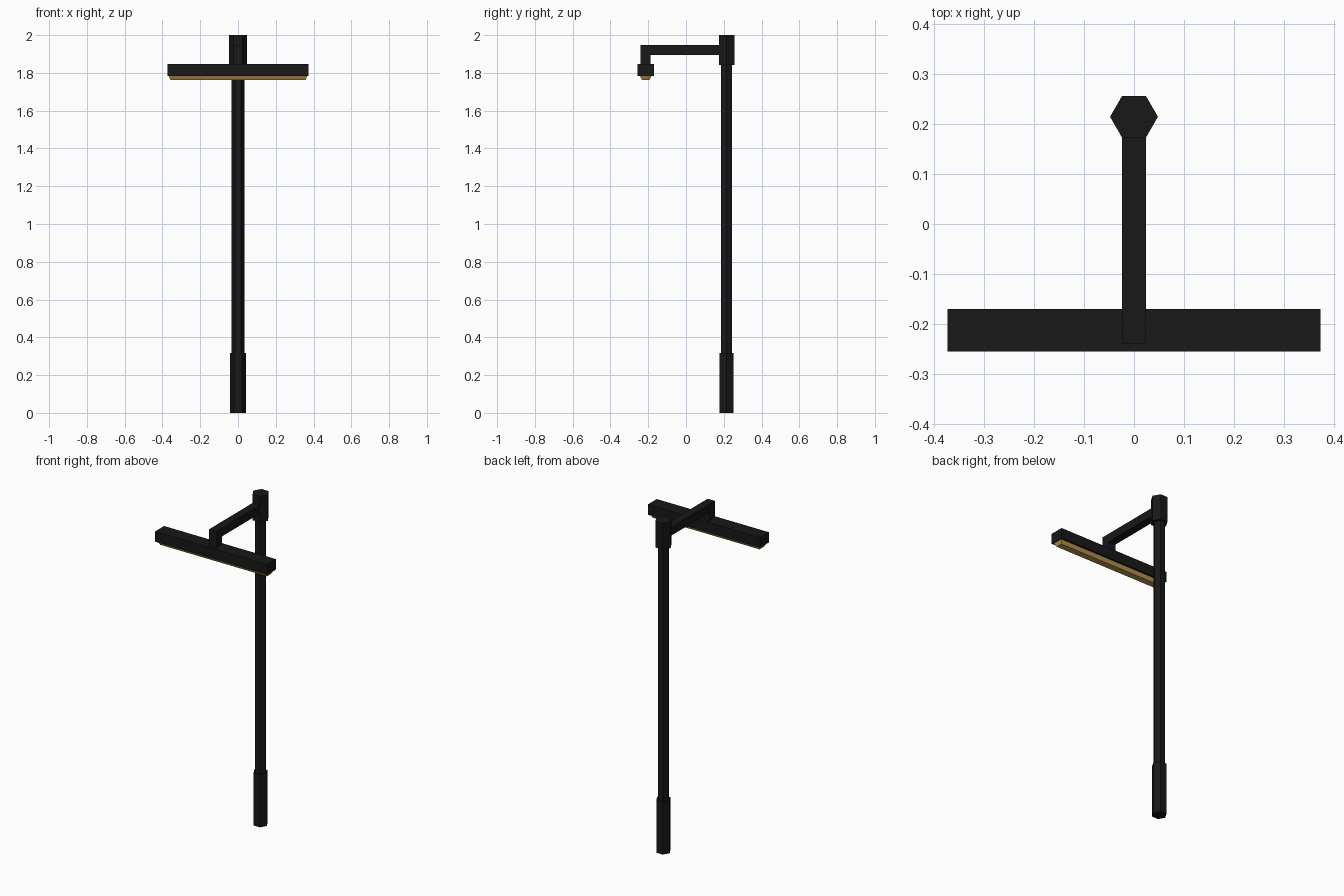
import bpy, bmesh, math
from mathutils import Matrix, Vector

if "Cube" in bpy.data.objects:
    bpy.data.objects.remove(bpy.data.objects["Cube"])

POLE_Y, LAMP_Y = 0.215, -0.213


def material(name, color):
    m = bpy.data.materials.new(name)
    m.diffuse_color = color
    m.use_nodes = True
    m.node_tree.nodes["Principled BSDF"].inputs["Base Color"].default_value = m.diffuse_color
    return m


black = material("black_metal", (0.009, 0.009, 0.009, 1))
amber = material("warm_light", (0.50, 0.30, 0.08, 1))


def finish(name, bm, mat):
    bmesh.ops.recalc_face_normals(bm, faces=bm.faces)
    me = bpy.data.meshes.new(name)
    bm.to_mesh(me)
    bm.free()
    me.materials.append(mat)
    ob = bpy.data.objects.new(name, me)
    bpy.context.collection.objects.link(ob)
    return ob


def hex_post(name, radius, z0, z1):
    bm = bmesh.new()
    bmesh.ops.create_circle(bm, cap_ends=True, segments=6, radius=radius,
                            matrix=Matrix.Rotation(math.radians(30), 4, 'Z'))
    # put corners on the x axis
    ang = math.atan2(bm.verts[:][0].co.y, bm.verts[:][0].co.x)
    bmesh.ops.rotate(bm, verts=bm.verts, matrix=Matrix.Rotation(-ang, 3, 'Z'))
    bmesh.ops.translate(bm, verts=bm.verts, vec=(0, POLE_Y, z0))
    top = bmesh.ops.extrude_face_region(bm, geom=bm.faces[:], use_keep_orig=True)
    bmesh.ops.translate(bm, vec=(0, 0, z1 - z0),
                        verts=[v for v in top["geom"] if isinstance(v, bmesh.types.BMVert)])
    return finish(name, bm, black)


def box(name, size, centre, mat, inset=0.0):
    bm = bmesh.new()
    bmesh.ops.create_cube(bm, size=1)
    for v in bm.verts:
        low = v.co.z < 0
        v.co = Vector(a * b for a, b in zip(v.co, size))
        if low:  # taper the underside
            v.co.x -= math.copysign(inset, v.co.x)
            v.co.y -= math.copysign(inset, v.co.y)
        v.co += Vector(centre)
    return finish(name, bm, mat)


# hexagonal post in three sections
hex_post("pole_base", 0.042, 0.0, 0.318)
hex_post("pole", 0.034, 0.318, 1.843)
hex_post("pole_cap", 0.048, 1.843, 2.0)

# L-shaped arm: side profile (y, z) extruded across x
bm = bmesh.new()
profile = [(0.174, 1.947), (-0.241, 1.947), (-0.241, 1.845),
           (-0.188, 1.845), (-0.188, 1.896), (0.174, 1.896)]
face = bm.faces.new([bm.verts.new((-0.024, y, z)) for y, z in profile])
side = bmesh.ops.extrude_face_region(bm, geom=[face], use_keep_orig=True)
bmesh.ops.translate(bm, vec=(0.048, 0, 0),
                    verts=[v for v in side["geom"] if isinstance(v, bmesh.types.BMVert)])
finish("arm", bm, black)

# lamp bar with tapered light strip beneath
box("lamp_housing", (0.748, 0.085, 0.062), (0, LAMP_Y, 1.815), black)
box("light_strip", (0.735, 0.062, 0.023), (0, LAMP_Y, 1.773), amber, inset=0.011)
